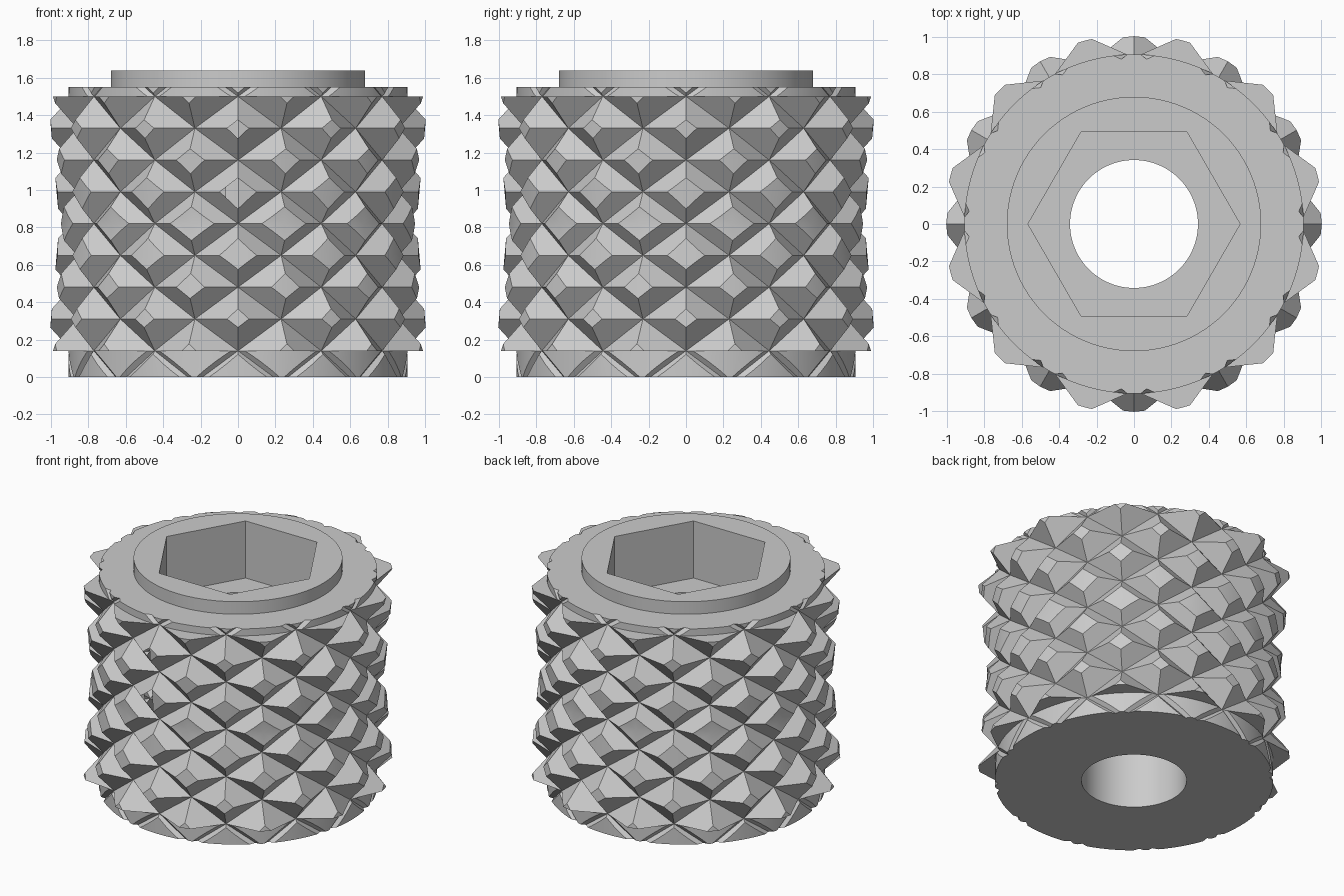
import bpy, bmesh, math

if "Cube" in bpy.data.objects:
    bpy.data.objects.remove(bpy.data.objects["Cube"], do_unlink=True)

grey = bpy.data.materials.new("plain grey")
grey.use_nodes = True
colour = (0.6, 0.6, 0.6, 1)
grey.diffuse_color = colour
grey.node_tree.nodes["Principled BSDF"].inputs["Base Color"].default_value = colour

COLUMNS = 24          # knurl points around, alternating peak and valley
ROW = 0.17            # height between knurl rows
LOW, HIGH, TOP, RIM = 0.14, 1.5, 1.55, 1.64
PEAK, VALLEY, BASE = 1.045, 0.89, 0.907


def make_object(name, bm):
    bmesh.ops.recalc_face_normals(bm, faces=bm.faces)
    mesh = bpy.data.meshes.new(name)
    bm.to_mesh(mesh)
    bm.free()
    mesh.materials.append(grey)
    obj = bpy.data.objects.new(name, mesh)
    bpy.context.collection.objects.link(obj)
    return obj


def lathe(name, profile, sides):
    """Closed solid from rings of (radius, height), bottom to top."""
    bm = bmesh.new()
    rings = []
    for r, z in profile:
        angles = [math.tau * i / sides for i in range(sides)]
        rings.append([bm.verts.new((r * math.cos(a), r * math.sin(a), z)) for a in angles])
    for lower, upper in zip(rings, rings[1:]):
        for i in range(sides):
            j = (i + 1) % sides
            bm.faces.new((lower[i], lower[j], upper[j], upper[i]))
    bm.faces.new(rings[0][::-1])
    bm.faces.new(rings[-1])
    return make_object(name, bm)


def knurl_solid(name):
    """Pyramids in a checker pattern wrapped round a cylinder."""
    bm = bmesh.new()
    rows = range(-1, 10)
    grid = []
    for k in rows:
        ring = []
        for i in range(COLUMNS):
            r = PEAK if (i + k) % 2 else VALLEY
            a = math.tau * i / COLUMNS
            ring.append(bm.verts.new((r * math.cos(a), r * math.sin(a), LOW + ROW * k)))
        grid.append(ring)
    for k, lower, upper in zip(rows, grid, grid[1:]):
        for i in range(COLUMNS):
            j = (i + 1) % COLUMNS
            a, b, c, d = lower[i], lower[j], upper[j], upper[i]
            # split each cell along its valley line
            if (i + k) % 2:
                a, b, c, d = b, c, d, a
            bm.faces.new((a, b, c))
            bm.faces.new((a, c, d))
    bm.faces.new(grid[0][::-1])
    bm.faces.new(grid[-1])
    return make_object(name, bm)


def cut(obj, tool, operation):
    mod = obj.modifiers.new(operation.lower(), 'BOOLEAN')
    mod.operation = operation
    mod.solver = 'EXACT'
    mod.object = tool
    bpy.context.view_layer.objects.active = obj
    bpy.ops.object.modifier_apply(modifier=mod.name)


# Knurled body, trimmed to a waisted outline with plain grooved ends
body = knurl_solid("knurled_body")
outline = lathe("outline_cutter", [
    (BASE, 0), (BASE, LOW), (1.015, LOW), (0.955, (LOW + HIGH) / 2),
    (1.015, HIGH), (BASE, HIGH), (BASE, TOP)], 96)
cut(body, outline, 'INTERSECT')

# Raised collar on top
collar = lathe("top_collar", [(0.68, TOP), (0.68, RIM)], 96)

# Hexagonal socket and round bore
socket = lathe("socket_cutter", [(0.567, 1.23), (0.567, 2)], 6)
bore = lathe("bore_cutter", [(0.342, -0.5), (0.342, 2)], 96)
for part in (body, collar):
    cut(part, socket, 'DIFFERENCE')
cut(body, bore, 'DIFFERENCE')

for tool in (outline, socket, bore):
    bpy.data.objects.remove(tool, do_unlink=True)

# Smooth round walls, crisp knurl edges
bpy.ops.object.select_all(action='DESELECT')
for part in (body, collar):
    part.select_set(True)
bpy.context.view_layer.objects.active = body
bpy.ops.object.shade_smooth_by_angle(angle=math.radians(15))
